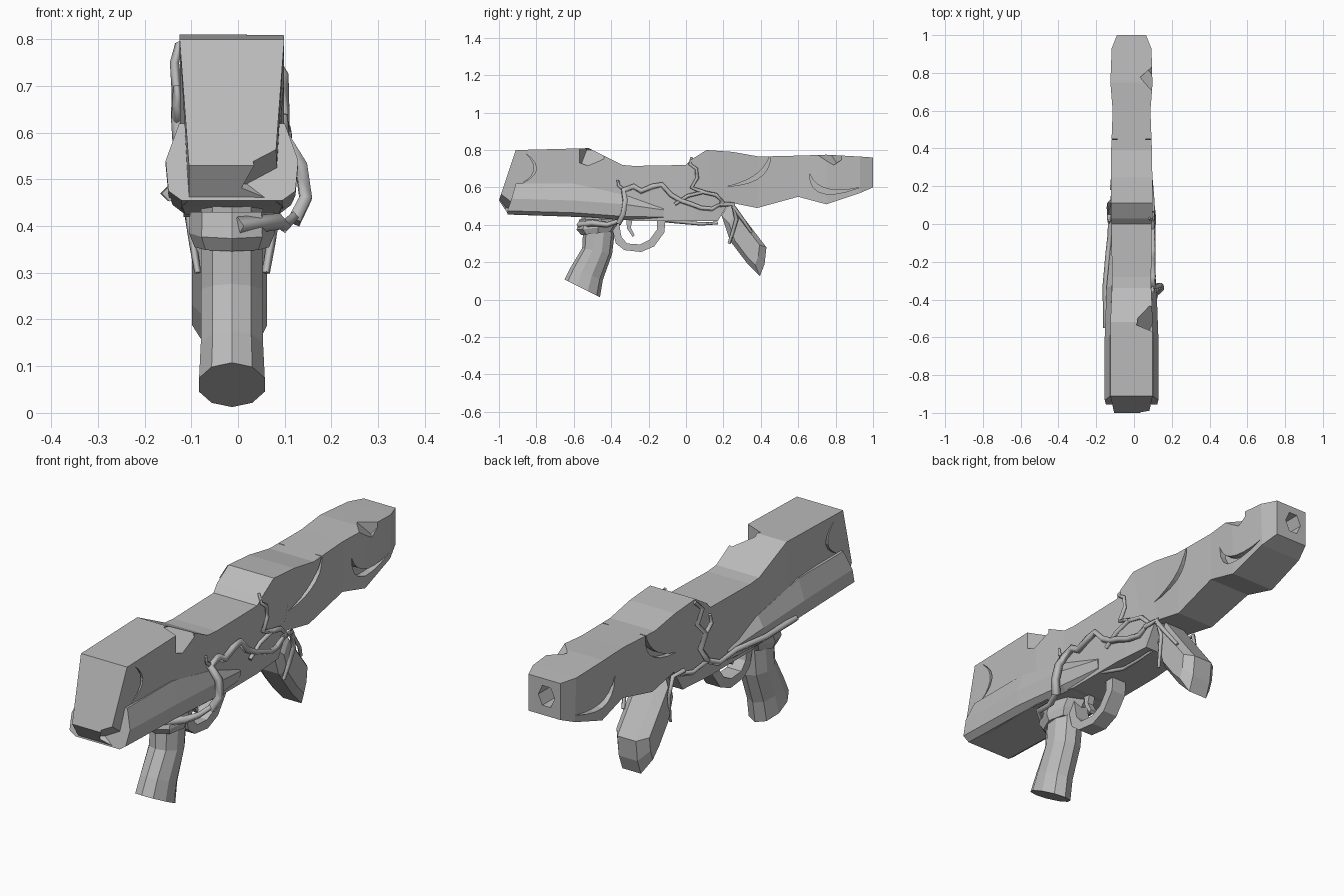
import bpy, bmesh, math
from mathutils import Vector

if "Cube" in bpy.data.objects:
    bpy.data.objects.remove(bpy.data.objects["Cube"])

CX = -0.013  # centre line of the carving
stone = bpy.data.materials.new("grey_stone")
stone.diffuse_color = (0.5, 0.5, 0.5, 1)
stone.use_nodes = True
stone.node_tree.nodes["Principled BSDF"].inputs["Base Color"].default_value = stone.diffuse_color


def add(name, bm):
    bmesh.ops.recalc_face_normals(bm, faces=bm.faces)
    me = bpy.data.meshes.new(name)
    bm.to_mesh(me)
    bm.free()
    me.materials.append(stone)
    ob = bpy.data.objects.new(name, me)
    bpy.context.collection.objects.link(ob)
    return ob


def loft(name, rings):
    """Skin a list of equal-length point rings and cap the ends."""
    bm = bmesh.new()
    rows = [[bm.verts.new(p) for p in r] for r in rings]
    n = len(rows[0])
    for a, b in zip(rows, rows[1:]):
        for i in range(n):
            bm.faces.new((a[i], a[(i + 1) % n], b[(i + 1) % n], b[i]))
    bm.faces.new(rows[0])
    bm.faces.new(rows[-1])
    return add(name, bm)


def prism(name, outline, x0, x1):
    return loft(name, [[(x, y, z) for y, z in outline] for x in (x0, x1)])


def cut(target, cutter):
    m = target.modifiers.new("cut", 'BOOLEAN')
    m.operation, m.solver, m.object = 'DIFFERENCE', 'EXACT', cutter
    bpy.context.view_layer.objects.active = target
    bpy.ops.object.modifier_apply(modifier=m.name)
    bpy.data.objects.remove(cutter)


def vine(name, pts, r):
    """Square tube along a path, thinner at its tip."""
    cu = bpy.data.curves.new(name, 'CURVE')
    cu.dimensions = '3D'
    cu.bevel_depth, cu.bevel_resolution, cu.use_fill_caps = r, 0, True
    sp = cu.splines.new('POLY')
    sp.points.add(len(pts) - 1)
    for i, (p, q) in enumerate(zip(sp.points, pts)):
        p.co = (*q, 1)
        p.radius = 1 - 0.5 * i / len(pts)
    cu.materials.append(stone)
    ob = bpy.data.objects.new(name, cu)
    bpy.context.collection.objects.link(ob)
    bpy.ops.object.select_all(action='DESELECT')
    ob.select_set(True)
    bpy.context.view_layer.objects.active = ob
    bpy.ops.object.convert(target='MESH')


# main body: top y, top z, bottom y, bottom z, half widths at top and bottom
sections = [
    (-.91, .80, -1.0, .53, .112, .092), (-.90, .80, -.95, .455, .112, .092),
    (-.52, .81, -.52, .44, .112, .11), (-.34, .72, -.34, .43, .104, .104),
    (-.28, .715, -.28, .42, .104, .104), (0, .72, 0, .42, .106, .104),
    (.03, .75, .05, .42, .11, .10), (.11, .80, .17, .42, .11, .09),
    (.25, .79, .23, .52, .11, .09), (.39, .765, .38, .49, .108, .09),
    (.60, .77, .60, .55, .10, .10), (.75, .775, .75, .51, .112, .105),
    (.93, .765, .93, .57, .105, .10), (1, .76, 1, .60, .077, .077)]
body = loft("body", [
    [(CX - ht, yt, zt), (CX + ht, yt, zt), (CX + hb, yb, zb), (CX - hb, yb, zb)]
    for yt, zt, yb, zb, ht, hb in sections])

# hexagonal bore
cut(body, loft("bore_cutter", [
    [(CX - .01 + .04 * math.cos(i * math.pi / 3), y,
      .685 + .05 * math.sin(i * math.pi / 3)) for i in range(6)]
    for y in (.75, 1.1)]))

# chipped corners: a block laid on each chip plane
for pts in [((.0, -.52, .81), (.1, -.42, .755), (.1, -.535, .71)),
            ((.045, .76, .775), (.1, .70, .773), (.1, .76, .735)),
            ((.04, -.98, .53), (.095, -.985, .57), (.09, -.90, .50))]:
    a, b, c = map(Vector, pts)
    n = (b - a).cross(c - a).normalized()
    mid = (a + b + c) / 3
    if n.dot(mid - Vector((CX, mid.y, .65))) < 0:
        n.negate()
    centre = mid + n * .06
    bm = bmesh.new()
    bmesh.ops.create_cube(bm, size=.12)
    bm.transform(n.to_track_quat('Z', 'Y').to_matrix().to_4x4())
    bmesh.ops.scale(bm, vec=(1, 1, 1), verts=bm.verts)
    bmesh.ops.translate(bm, vec=centre, verts=bm.verts)
    cut(body, add("chip_cutter", bm))


def crescent(p0, p1, p2, thick, steps=7):
    """Outline of a claw shape along a quadratic arc."""
    p0, p1, p2 = map(Vector, (p0, p1, p2))
    def arc(m):
        return [p0 * (1 - t) ** 2 + m * 2 * t * (1 - t) + p2 * t * t
                for t in [i / steps for i in range(steps + 1)]]
    inner = p1 + ((p0 + p2) / 2 - p1).normalized() * thick * 2
    return arc(p1) + arc(inner)[-2:0:-1]


# carved claw-shaped gouges on both flanks
for p0, p1, p2, t in [((-.86, .785), (-.73, .69), (-.88, .62), .012),
                      ((.45, .775), (.46, .62), (.22, .605), .028),
                      ((.66, .675), (.66, .50), (.93, .60), .035)]:
    for side in (-1, 1):
        cut(body, prism("gouge_cutter", crescent(p0, p1, p2, t),
                        CX + side * .075, CX + side * .2))

# flared lower shell around the front half
shell = []
for y0, y1, k, ztop, zmid, zb in [(-.91, -.955, 1, .62, .54, .455),
                                  (-.60, -.60, 1, .62, .53, .445),
                                  (-.33, -.33, .93, .56, .51, .425),
                                  (-.12, -.12, .78, .50, .48, .422)]:
    half = [(.113, y0, ztop), (.142, (y0 + y1) / 2, zmid),
            (.136, y1, zb + .02), (.108, y1, zb)]
    shell.append([(CX + x * k, y, z) for x, y, z in half] +
                 [(CX - x * k, y, z) for x, y, z in reversed(half)])
loft("lower_shell", shell)


def oval(y, z, ry, rx, tilt, n=10):
    return [(CX + rx * math.sin(i * math.tau / n),
             y + ry * math.cos(i * math.tau / n),
             z + tilt * ry * math.cos(i * math.tau / n)) for i in range(n)]


# grip with a slanted foot, and its collar
loft("grip", [oval(-.555, .06, .095, .074, -.5), oval(-.53, .14, .085, .07, -.42),
              oval(-.475, .26, .08, .07, -.2), oval(-.465, .37, .085, .07, 0),
              oval(-.46, .45, .10, .07, 0)])
loft("grip_collar", [oval(-.47, .355, .09, .08, .1, 8), oval(-.47, .385, .115, .092, .1, 8),
                     oval(-.45, .43, .12, .09, 0, 8)])

# trigger guard: a flat band swept along a bent path
outer = [(-.40, .40), (-.375, .30), (-.33, .265), (-.24, .255), (-.17, .285),
         (-.115, .36), (-.11, .44)]
inner = [(-.155, .44), (-.155, .375), (-.195, .32), (-.245, .295),
         (-.315, .30), (-.345, .335), (-.36, .42)]
prism("trigger_guard", outer + inner, CX - .035, CX + .035)
prism("trigger", [(-.32, .43), (-.315, .38), (-.285, .335), (-.275, .345),
                  (-.295, .385), (-.285, .43)], CX - .015, CX + .015)

# leaf-shaped magazine with bevelled rims
mag = [(.19, .45), (.24, .53), (.33, .41), (.43, .28), (.42, .19), (.395, .125),
       (.33, .19), (.235, .315)]
mid = Vector((.315, .32))
loft("magazine", [[(CX + x, mid.x + (y - mid.x) * k, mid.y + (z - mid.y) * k)
                   for y, z in mag] for x, k in ((-.085, .68), (-.045, 1), (.045, 1), (.075, .68))])

# creeping vines over the flanks
main = [(.12, -.36, .41), (.145, -.335, .46), (.135, -.325, .53), (.10, -.335, .585),
        (.10, -.28, .605), (.10, -.24, .58), (.10, -.18, .605), (.10, -.13, .615),
        (.10, -.08, .56), (.10, -.03, .53), (.105, .03, .51), (.10, .08, .49),
        (.09, .14, .485), (.09, .20, .52), (.095, .16, .56), (.10, .09, .575),
        (.10, .01, .555), (.10, -.06, .51)]
upper = [(.10, .09, .575), (.10, .03, .60), (.10, .06, .65), (.10, .055, .70),
         (.10, .02, .725), (.08, .03, .76)]
lower = [(.09, .18, .51), (.085, .25, .51), (.08, .27, .43), (.07, .25, .36), (.06, .23, .30)]
leafy = [(.085, .25, .50), (.08, .31, .42), (.06, .35, .36)]
vine("side_vine", main, .019)
vine("upper_vine", upper, .012)
vine("lower_vine", lower, .014)
vine("leaf_vine", leafy, .012)
vine("twig", [(.10, -.33, .585), (.10, -.36, .61), (.10, -.365, .64)], .010)
vine("under_vine", [(.08, -.11, .425), (.04, -.02, .415), (.05, .08, .405), (.05, .17, .41)], .012)
vine("collar_vine", [(.0, -.57, .40), (.09, -.50, .41), (.10, -.42, .40),
                     (.12, -.36, .42)], .02)


def mirrored(pts):
    return [(2 * CX - x, y, z) for x, y, z in pts]


vine("left_lower_vine", mirrored([(.12, -.55, .47), (.125, -.33, .47), (.11, -.15, .48),
                                  (.10, -.05, .46), (.10, .03, .50), (.09, .12, .48),
                                  (.08, .2, .5)]), .017)
vine("left_upper_vine", mirrored([(.10, .03, .50), (.10, .08, .57), (.105, .05, .63),
                                  (.105, .11, .69), (.11, .08, .75), (.10, .12, .79)]), .015)
vine("left_twig", mirrored([(.105, .05, .63), (.105, .01, .66), (.105, .02, .70)]), .012)
vine("left_leaf_vine", mirrored(lower), .012)
